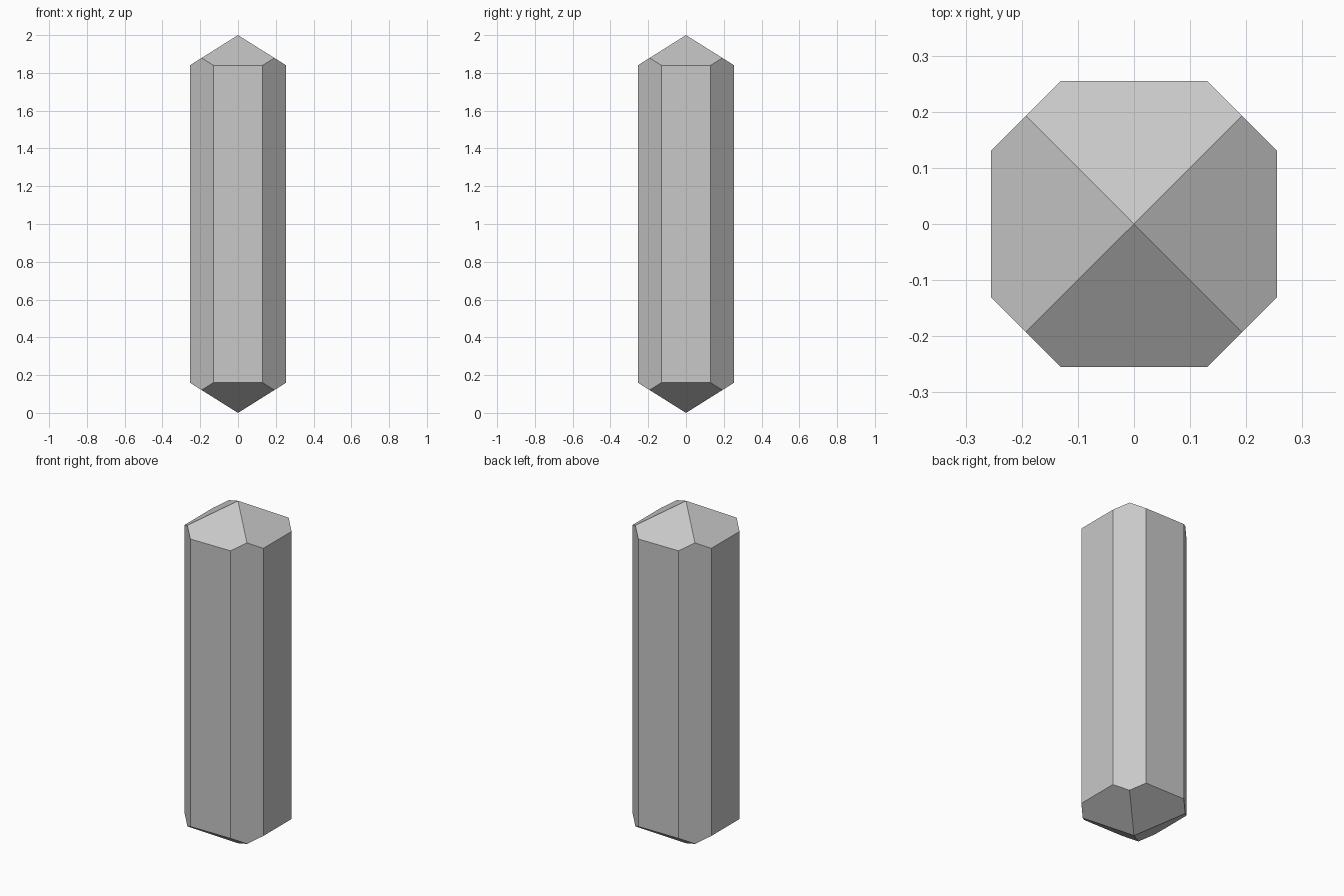
import bpy
import bmesh
from mathutils import Matrix, Vector
from math import radians

cube = bpy.data.objects.get("Cube")
if cube:
    bpy.data.objects.remove(cube, do_unlink=True)

HEIGHT = 2.0
HALF_WIDTH = 0.255     # centre to flat side
HALF_FLAT = 0.13       # half the length of a flat side
TIP = 0.16             # tip height above the flat sides
CORNER = (HALF_WIDTH + HALF_FLAT) / 2

# Crystal material
grey = bpy.data.materials.new("pale_grey")
grey.use_nodes = True
colour = (0.58, 0.58, 0.58, 1)
grey.diffuse_color = colour
grey.node_tree.nodes["Principled BSDF"].inputs["Base Color"].default_value = colour

bm = bmesh.new()


def ring(sign):
    """Apex and the rim of one pointed end; the rim has three points per quarter turn."""
    verts = []
    for quarter in range(4):
        turn = Matrix.Rotation(radians(90 * quarter), 3, 'Z')
        for x, y in ((HALF_WIDTH, -HALF_FLAT), (HALF_WIDTH, HALF_FLAT), (CORNER, CORNER)):
            z = HEIGHT / 2 + sign * (HEIGHT / 2 - TIP * x / HALF_WIDTH)
            verts.append(bm.verts.new(turn @ Vector((x, y, z))))
    return bm.verts.new((0, 0, HEIGHT / 2 * (1 + sign))), verts


top_apex, top = ring(1)
bottom_apex, bottom = ring(-1)

for i in range(0, len(top), 3):
    a, b, c, d = i, i + 1, i + 2, (i + 3) % len(top)
    # Flat side and chamfered corner
    bm.faces.new((bottom[a], bottom[b], top[b], top[a]))
    bm.faces.new((bottom[b], bottom[c], bottom[d], top[d], top[c], top[b]))
    # Facets of the two points
    for apex, rim in ((top_apex, top), (bottom_apex, bottom)):
        bm.faces.new((apex, rim[a - 1], rim[a], rim[b], rim[c]))

bmesh.ops.recalc_face_normals(bm, faces=bm.faces[:])
mesh = bpy.data.meshes.new("crystal")
bm.to_mesh(mesh)
bm.free()
mesh.materials.append(grey)
crystal = bpy.data.objects.new("crystal", mesh)
bpy.context.collection.objects.link(crystal)
